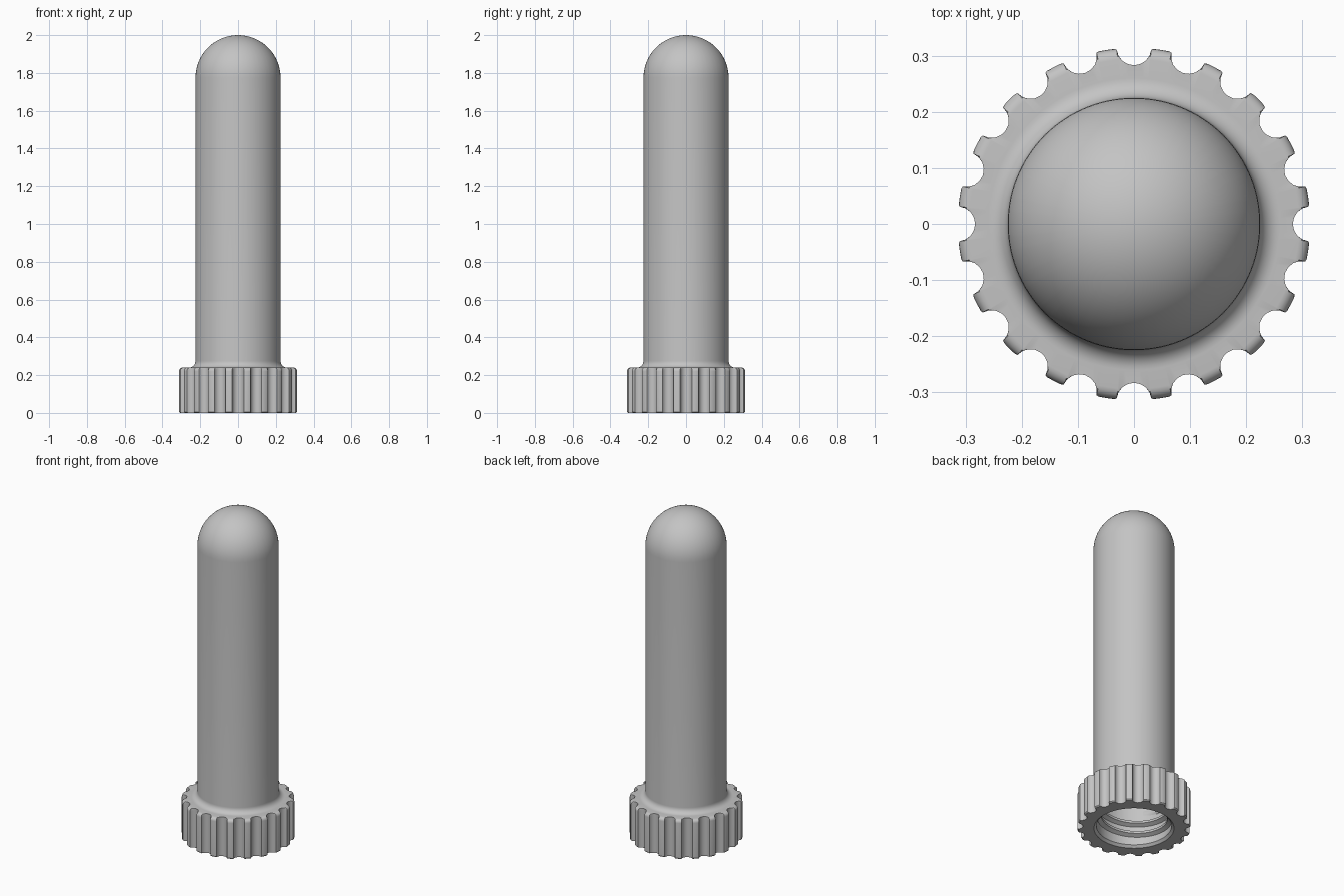
import bpy, bmesh
from math import sin, cos, pi, hypot, atan2, radians

cube = bpy.data.objects.get("Cube")
if cube:
    bpy.data.objects.remove(cube, do_unlink=True)

grey = bpy.data.materials.new("plain grey")
grey.use_nodes = True
colour = (0.55, 0.55, 0.55, 1)
grey.diffuse_color = colour
grey.node_tree.nodes["Principled BSDF"].inputs["Base Color"].default_value = colour

NOTCHES = 20
GRIP_R, GRIP_TOP = 0.314, 0.24
TUBE_R, BORE_R = 0.225, 0.19
DOME_Z = 2 - TUBE_R
THREAD_R = 0.208


def finish(name, bm):
    bmesh.ops.recalc_face_normals(bm, faces=bm.faces)
    mesh = bpy.data.meshes.new(name)
    bm.to_mesh(mesh)
    bm.free()
    mesh.materials.append(grey)
    obj = bpy.data.objects.new(name, mesh)
    bpy.context.collection.objects.link(obj)
    bpy.ops.object.select_all(action='DESELECT')
    obj.select_set(True)
    bpy.context.view_layer.objects.active = obj
    bpy.ops.object.shade_smooth_by_angle(angle=radians(35))
    return obj


# Grip outline: round notches between narrow teeth, as (angle, radius)
outline = []
for k in range(NOTCHES):
    centre = 2 * pi * k / NOTCHES
    for i in range(-4, 5):
        a = radians(84) * i / 4
        x, y = GRIP_R - 0.031 * cos(a), 0.031 * sin(a)
        outline.append((centre + atan2(y, x), hypot(x, y)))
    for f in (0.36, 0.5, 0.64):
        outline.append((centre + 2 * pi * f / NOTCHES, GRIP_R))

# Wall profile from the outer tip, down over the grip and back up the bore
profile = []
for i in range(1, 17):
    a = pi / 2 * i / 16
    profile.append((TUBE_R * sin(a), DOME_Z + TUBE_R * cos(a)))
FILLET = 0.035
for i in range(8, -1, -1):
    a = pi / 2 * i / 8
    profile.append((TUBE_R + FILLET * (1 - sin(a)), GRIP_TOP + FILLET * (1 - cos(a))))
ROUND = 0.02
for i in range(6):
    a = pi / 2 * i / 5
    profile.append((GRIP_R - ROUND * (1 - sin(a)), GRIP_TOP - ROUND * (1 - cos(a))))
profile += [(GRIP_R, 0.006), (GRIP_R - 0.006, 0), (0.222, 0), (THREAD_R, 0.014),
            (THREAD_R, 0.25), (BORE_R, 0.27)]
for i in range(16, 0, -1):
    a = pi / 2 * i / 16
    profile.append((BORE_R * sin(a), DOME_Z + BORE_R * cos(a)))

# Domed tube with the notched grip
bm = bmesh.new()
rings = [[bm.verts.new((min(r, edge) * cos(a), min(r, edge) * sin(a), z))
          for a, edge in outline] for r, z in profile]
n = len(outline)
for low, high in zip(rings, rings[1:]):
    for i in range(n):
        j = (i + 1) % n
        bm.faces.new((low[i], low[j], high[j], high[i]))
for ring, z in ((rings[0], 2), (rings[-1], DOME_Z + BORE_R)):
    tip = bm.verts.new((0, 0, z))
    for i in range(n):
        bm.faces.new((ring[i], ring[(i + 1) % n], tip))
finish("domed_cap", bm)

# Helical screw thread inside the grip, tapering out at both ends
bm = bmesh.new()
PITCH, TURNS, STEPS = 0.065, 2.6, 160
sections = []
for s in range(STEPS + 1):
    a = 2 * pi * TURNS * s / STEPS
    z = 0.04 + PITCH * a / (2 * pi)
    depth = 0.022 * min(1, s / 12, (STEPS - s) / 12) + 0.001
    shape = ((THREAD_R + 0.002, -0.02), (THREAD_R - depth, -0.007),
             (THREAD_R - depth, 0.007), (THREAD_R + 0.002, 0.02))
    sections.append([bm.verts.new((r * cos(a), r * sin(a), z + dz)) for r, dz in shape])
for p, q in zip(sections, sections[1:]):
    for i in range(4):
        j = (i + 1) % 4
        bm.faces.new((p[i], p[j], q[j], q[i]))
bm.faces.new(sections[0])
bm.faces.new(sections[-1])
finish("inner_thread", bm)
